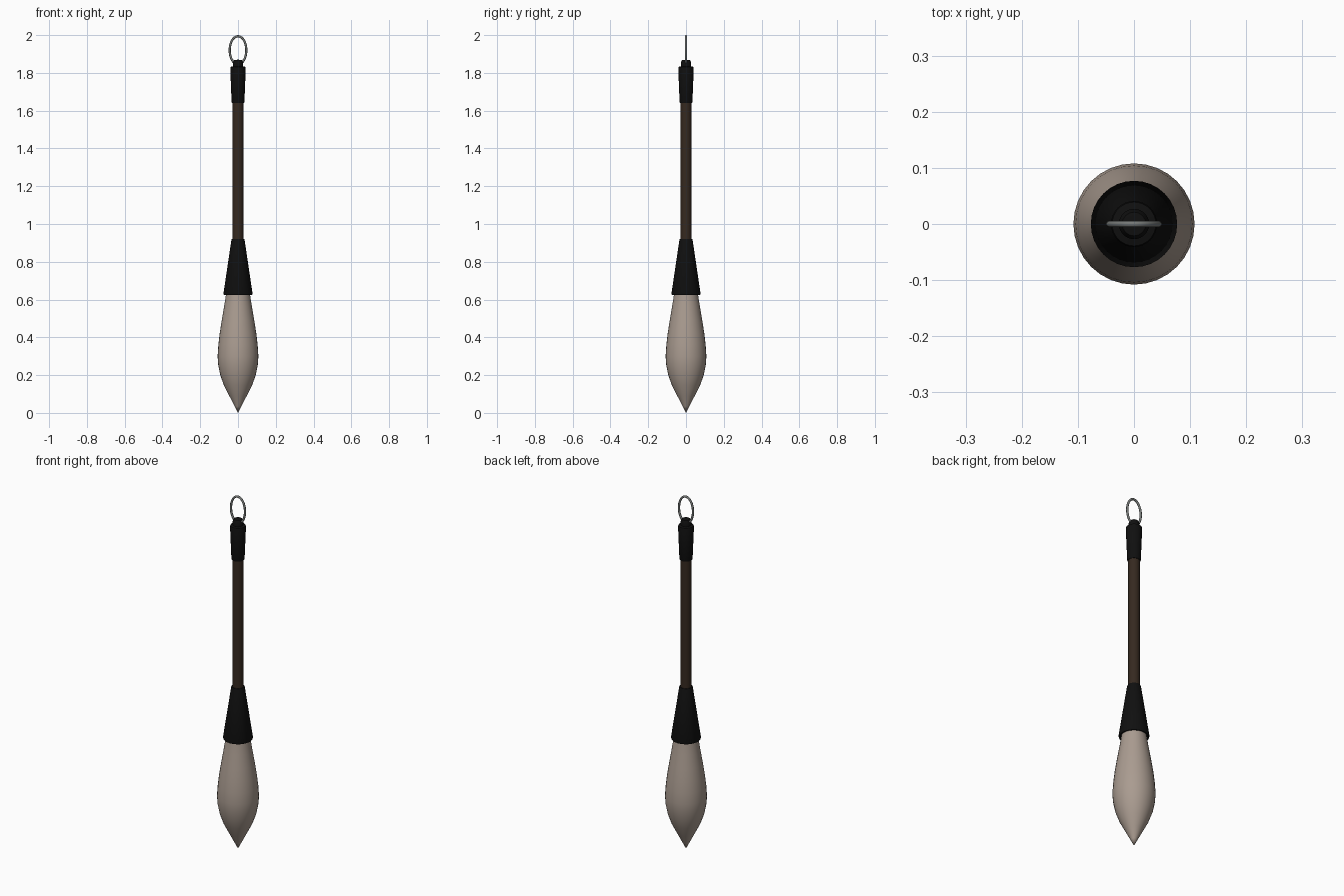
import bpy, bmesh, math

if "Cube" in bpy.data.objects:
    bpy.data.objects.remove(bpy.data.objects["Cube"])


def material(name, rgb):
    m = bpy.data.materials.new(name)
    m.diffuse_color = (*rgb, 1)
    m.use_nodes = True
    m.node_tree.nodes["Principled BSDF"].inputs["Base Color"].default_value = m.diffuse_color
    return m


def finish(bm, name, mat, angle=35):
    bmesh.ops.recalc_face_normals(bm, faces=bm.faces)
    mesh = bpy.data.meshes.new(name)
    bm.to_mesh(mesh)
    bm.free()
    ob = bpy.data.objects.new(name, mesh)
    bpy.context.collection.objects.link(ob)
    mesh.materials.append(mat)
    bpy.ops.object.select_all(action='DESELECT')
    ob.select_set(True)
    bpy.context.view_layer.objects.active = ob
    bpy.ops.object.shade_smooth_by_angle(angle=math.radians(angle))
    return ob


def lathe(name, profile, mat, sides=32, angle=35):
    """Revolve (radius, z) points about z; radius 0 closes to a point."""
    bm = bmesh.new()
    verts = [bm.verts.new((r, 0, z)) for r, z in profile]
    edges = [bm.edges.new(p) for p in zip(verts, verts[1:])]
    bmesh.ops.spin(bm, geom=verts + edges, cent=(0, 0, 0), axis=(0, 0, 1),
                   angle=math.tau, steps=sides)
    bmesh.ops.remove_doubles(bm, verts=bm.verts, dist=1e-5)
    return finish(bm, name, mat, angle)


black = material("black_lacquer", (0.005, 0.005, 0.005))
wood = material("dark_wood", (0.036, 0.022, 0.014))
hair = material("taupe_hair", (0.40, 0.33, 0.28))
metal = material("grey_metal", (0.18, 0.19, 0.185))

# Bristle head: pointed teardrop running up into the ferrule
lathe("bristles", [(0, 0), (0.018, 0.035), (0.046, 0.09), (0.074, 0.145),
                   (0.094, 0.2), (0.105, 0.255), (0.108, 0.30),
                   (0.104, 0.36), (0.097, 0.42), (0.086, 0.49),
                   (0.074, 0.56), (0.063, 0.63), (0.055, 0.70),
                   (0, 0.70)], hair)

# Conical ferrule with a hollow mouth
lathe("ferrule", [(0.057, 0.67), (0.066, 0.627), (0.075, 0.625), (0.077, 0.632),
                  (0.035, 0.915), (0.033, 0.92), (0, 0.92)], black)

# Straight handle
lathe("handle", [(0, 0.90), (0.029, 0.90), (0.029, 1.66), (0, 1.66)], wood)

# Flared end cap with small knob
lathe("end_cap", [(0, 1.64), (0.032, 1.64), (0.034, 1.645), (0.041, 1.825),
                  (0.039, 1.832), (0.027, 1.835), (0.027, 1.855),
                  (0.021, 1.868), (0, 1.87)], black)

# Oval hanging ring in the x-z plane
bm = bmesh.new()
N, M, TUBE = 40, 10, 0.006
rings = []
for i in range(N):
    a = math.tau * i / N
    c, s = math.cos(a), math.sin(a)
    n = math.hypot(0.074 * c, 0.044 * s)
    nx, nz = 0.074 * c / n, 0.044 * s / n
    ring = []
    for j in range(M):
        b = math.tau * j / M
        d = TUBE * math.cos(b)
        ring.append(bm.verts.new((0.044 * c + nx * d, TUBE * math.sin(b),
                                  1.92 + 0.074 * s + nz * d)))
    rings.append(ring)
for i in range(N):
    p, q = rings[i], rings[(i + 1) % N]
    for j in range(M):
        k = (j + 1) % M
        bm.faces.new((p[j], q[j], q[k], p[k]))
finish(bm, "hanging_ring", metal, 60)
